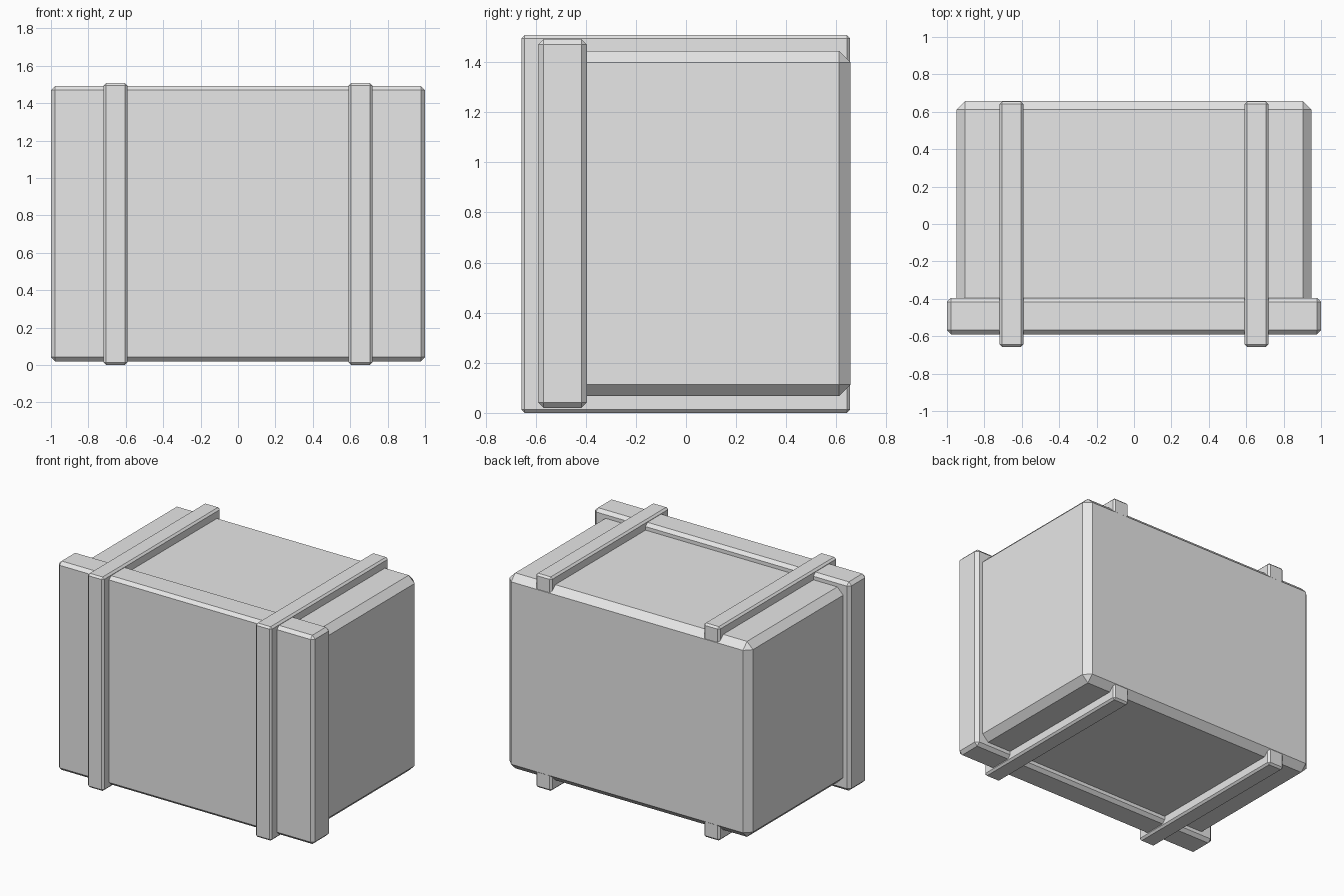
import bpy

cube = bpy.data.objects.get("Cube")
if cube:
    bpy.data.objects.remove(cube, do_unlink=True)

# One plain grey for the whole crate
grey = bpy.data.materials.new("light_grey")
grey.use_nodes = True
colour = (0.8, 0.8, 0.8, 1.0)
grey.diffuse_color = colour
grey.node_tree.nodes["Principled BSDF"].inputs["Base Color"].default_value = colour


def chamfered_box(name, low, high, chamfer):
    """Box between two corners with a single flat chamfer on every edge."""
    centre = [(a + b) / 2 for a, b in zip(low, high)]
    bpy.ops.mesh.primitive_cube_add(size=1, location=centre)
    box = bpy.context.object
    box.name = name
    box.scale = [b - a for a, b in zip(low, high)]
    bpy.ops.object.transform_apply(location=False, rotation=False, scale=True)
    box.data.materials.append(grey)
    bevel = box.modifiers.new("chamfer", 'BEVEL')
    bevel.width = chamfer
    bevel.segments = 1
    return box


# Main box, reaching into the lid
chamfered_box("crate_body", (-0.95, -0.52, 0.067), (0.95, 0.657, 1.445), 0.046)

# Wider lid across the front
chamfered_box("crate_lid", (-1.0, -0.59, 0.02), (1.0, -0.395, 1.492), 0.022)

# Two straps around the box, ending just inside its back face
for side, x in (("left", 0.655), ("right", -0.655)):
    chamfered_box(side + "_strap", (x - 0.063, -0.657, 0.0),
                  (x + 0.063, 0.655, 1.508), 0.013)
